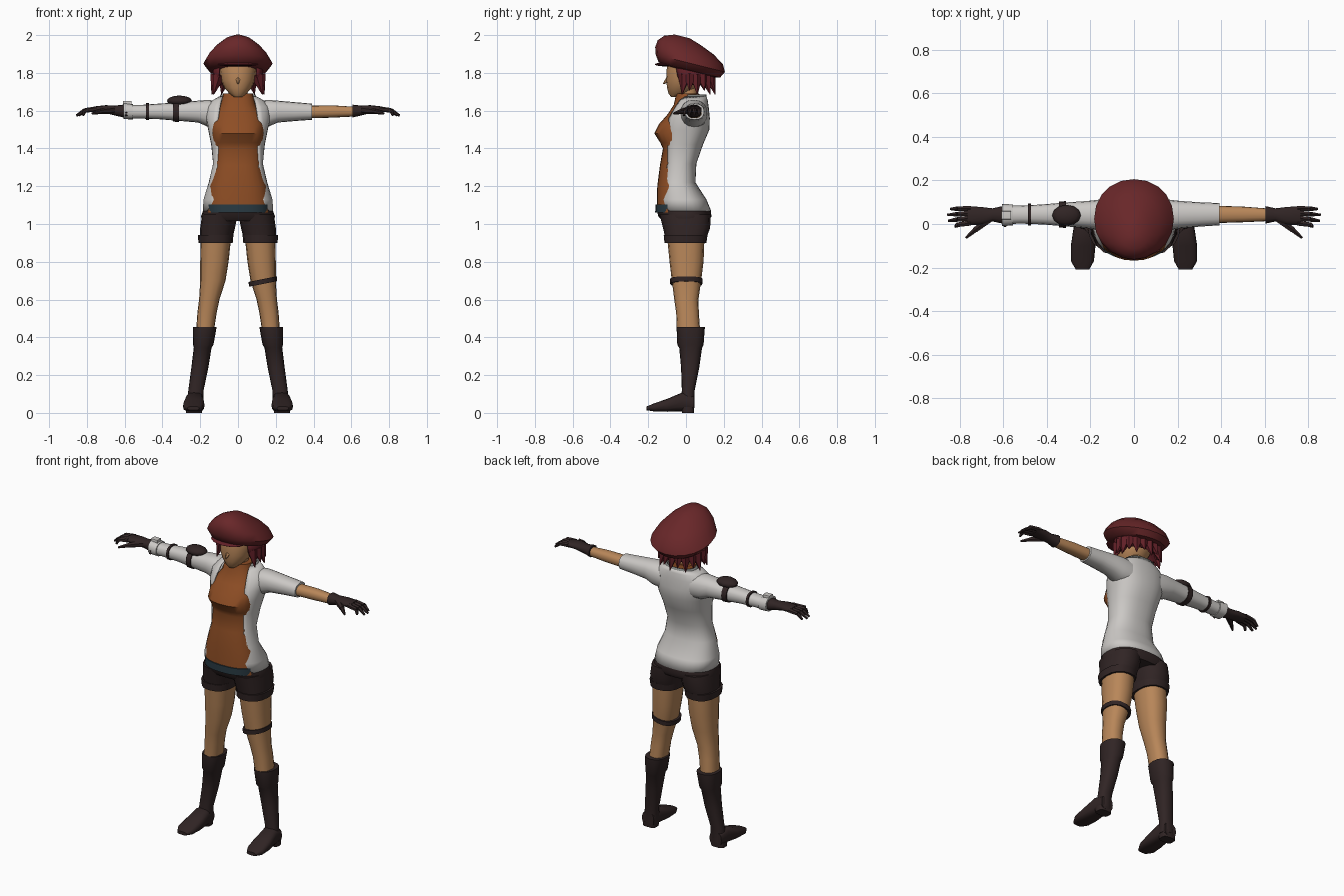
import bpy
import bmesh
import math
from mathutils import Vector

start_cube = bpy.data.objects.get("Cube")
if start_cube:
    bpy.data.objects.remove(start_cube, do_unlink=True)


def material(name, colour):
    mat = bpy.data.materials.new(name)
    mat.use_nodes = True
    rgba = (*colour, 1)
    mat.diffuse_color = rgba
    mat.node_tree.nodes["Principled BSDF"].inputs["Base Color"].default_value = rgba
    return mat


SKIN = material("skin", (.48, .24, .10))
WHITE = material("jacket white", (.60, .58, .56))
ORANGE = material("shirt orange", (.27, .075, .018))
RED = material("hat red", (.14, .02, .022))
HAIR = material("hair red", (.12, .014, .02))
DARK = material("dark leather", (.03, .018, .018))
TEAL = material("belt teal", (.022, .042, .055))
GREY = material("collar grey", (.22, .23, .22))

parts = []


def add_object(name, bm, mat, fix_normals=True):
    if fix_normals:
        bmesh.ops.recalc_face_normals(bm, faces=bm.faces)
    mesh = bpy.data.meshes.new(name)
    bm.to_mesh(mesh)
    bm.free()
    mesh.materials.append(mat)
    obj = bpy.data.objects.new(name, mesh)
    bpy.context.collection.objects.link(obj)
    parts.append(obj)
    return obj


def loft(name, mat, rings, axis="z", side=1, n=16, power=.85, opening=None):
    """Skin rings of (position, u_min, u_max, v_min, v_max) along an axis.
    With opening half-widths the front of each ring is left open."""
    bm = bmesh.new()
    rows = []
    for i, (t, u0, u1, v0, v1) in enumerate(rings):
        ru, rv = (u1 - u0) / 2, (v1 - v0) / 2
        gap = 0
        if opening:
            gap = math.asin(min(.97, opening[i] / ru) ** (1 / power))
        row = []
        for k in range(n + 1 if opening else n):
            a = gap + (2 * math.pi - 2 * gap) * k / n
            s, c = math.sin(a), math.cos(a)
            u = (u0 + u1) / 2 + ru * math.copysign(abs(s) ** power, s)
            v = (v0 + v1) / 2 - rv * math.copysign(abs(c) ** power, c)
            x, y, z = {"z": (u, v, t), "x": (t, u, v), "y": (u, t, v)}[axis]
            row.append(bm.verts.new((x * side, y, z)))
        rows.append(row)
    for low, high in zip(rows, rows[1:]):
        for k in range(n):
            j = (k + 1) % len(low)
            bm.faces.new((low[k], low[j], high[j], high[k]))
    if not opening:
        bm.faces.new(rows[0])
        bm.faces.new(rows[-1])
    obj = add_object(name, bm, mat, not opening)
    if opening:
        shell = obj.modifiers.new("thickness", "SOLIDIFY")
        shell.thickness = .008
    return obj


def spike(name, mat, start, end, r1, r2, sides=6):
    """Tapered rod between two points."""
    start, end = Vector(start), Vector(end)
    bm = bmesh.new()
    bmesh.ops.create_cone(bm, cap_ends=True, segments=sides, radius1=r1,
                          radius2=r2, depth=(end - start).length)
    bm.transform((end - start).to_track_quat("Z", "Y").to_matrix().to_4x4())
    bmesh.ops.translate(bm, verts=bm.verts, vec=(start + end) / 2)
    return add_object(name, bm, mat)


def blob(name, mat, centre, radii):
    bm = bmesh.new()
    bmesh.ops.create_uvsphere(bm, u_segments=12, v_segments=8, radius=1)
    bmesh.ops.scale(bm, verts=bm.verts, vec=radii)
    bmesh.ops.translate(bm, verts=bm.verts, vec=centre)
    return add_object(name, bm, mat)


def centred(rings):
    return [(z, -w, w, y0, y1) for z, w, y0, y1 in rings]


# Jacket body, open at the front, and the shirt beneath it
loft("jacket", WHITE, centred([
    (1.07, .187, -.15, .133), (1.13, .183, -.15, .108), (1.22, .155, -.14, .05),
    (1.32, .132, -.13, .055), (1.42, .142, -.125, .09), (1.5, .158, -.13, .124),
    (1.56, .172, -.11, .126), (1.62, .172, -.07, .12), (1.655, .135, -.05, .115),
    (1.675, .1, -.03, .108)]), n=24,
    opening=[.12, .12, .115, .108, .105, .118, .107, .097, .09, .083])
loft("shirt", ORANGE, centred([
    (1.06, .175, -.156, .08), (1.2, .152, -.152, .03), (1.31, .124, -.138, .04),
    (1.4, .13, -.122, .05), (1.43, .132, -.136, .06), (1.48, .138, -.168, .06),
    (1.53, .138, -.142, .07), (1.58, .125, -.098, .08), (1.63, .092, -.065, .08),
    (1.69, .078, -.052, .07)]), n=24)
loft("jacket_collar", GREY, centred([
    (1.64, .108, -.03, .113), (1.685, .092, -.02, .108)]),
    opening=[.088, .082])

# Belt and shorts
loft("belt", TEAL, centred([(1.06, .172, -.163, .1), (1.102, .17, -.162, .08)]), n=24)
loft("shorts_hips", DARK, centred([
    (1.015, .19, -.125, .12), (1.04, .196, -.146, .135), (1.075, .183, -.155, .13)]), n=24)

# Legs, boots and feet
for word, side in (("left", 1), ("right", -1)):
    loft(word + "_shorts_leg", DARK, [
        (.92, .03, .203, -.108, .106), (.98, .016, .2, -.122, .128),
        (1.05, .002, .19, -.14, .13)], side=side)
    loft(word + "_shorts_cuff", DARK, [
        (.9, .028, .209, -.114, .108), (.942, .024, .213, -.118, .114)], side=side)
    loft(word + "_leg", SKIN, [
        (.43, .128, .222, -.048, .075), (.53, .113, .215, -.052, .068),
        (.6, .098, .206, -.062, .066), (.7, .066, .2, -.075, .08),
        (.8, .05, .2, -.087, .093), (.93, .036, .197, -.1, .098)], side=side)
    loft(word + "_boot_shaft", DARK, [
        (.03, .185, .272, -.03, .045), (.12, .182, .263, -.022, .046),
        (.24, .157, .247, -.026, .07), (.345, .14, .234, -.036, .085),
        (.36, .13, .238, -.046, .093), (.455, .113, .238, -.05, .1)], side=side)
    loft(word + "_foot", DARK, [
        (-.208, .205, .268, .014, .034), (-.17, .184, .29, .008, .05),
        (-.1, .177, .29, .006, .074), (-.02, .182, .278, .008, .108),
        (.042, .19, .27, .008, .09)], axis="y", side=side, power=.7)
    loft(word + "_heel", DARK, [
        (0, .19, .275, -.02, .042), (.03, .188, .275, -.03, .044)], side=side, power=.6)

strap = loft("thigh_strap", DARK, [
    (.682, .058, .206, -.084, .087), (.708, .056, .206, -.085, .088)])
for v in strap.data.vertices:
    v.co.z += .2 * (v.co.x - .13)

# Sleeves and bare forearm
shoulder = [(.1, -.02, .112, 1.51, 1.65), (.16, -.028, .112, 1.515, 1.657),
            (.21, -.02, .106, 1.537, 1.653), (.3, -.012, .1, 1.545, 1.645)]
loft("left_sleeve", WHITE, shoulder + [(.392, -.006, .096, 1.552, 1.637)], axis="x")
loft("left_forearm", SKIN, [
    (.37, .004, .084, 1.56, 1.626), (.5, .008, .08, 1.563, 1.628),
    (.63, .014, .07, 1.57, 1.62)], axis="x")
loft("right_sleeve", WHITE, shoulder + [
    (.42, -.002, .09, 1.555, 1.637), (.52, .002, .084, 1.558, 1.63),
    (.57, 0, .084, 1.558, 1.63)], axis="x", side=-1)
loft("right_sleeve_cuff", WHITE, [
    (.555, -.006, .09, 1.553, 1.634), (.607, -.01, .092, 1.556, 1.642)],
    axis="x", side=-1)

# Right arm gear
loft("upper_arm_band", DARK, [
    (.313, -.018, .105, 1.54, 1.65), (.345, -.016, .103, 1.542, 1.648)],
    axis="x", side=-1)
loft("forearm_band", DARK, [
    (.472, -.006, .094, 1.55, 1.64), (.486, -.006, .094, 1.55, 1.64)],
    axis="x", side=-1)
blob("shoulder_pad", DARK, (-.31, .04, 1.652), (.066, .048, .028))
loft("cuff_buckle", WHITE, [
    (.565, .02, .06, 1.625, 1.652), (.608, .02, .06, 1.625, 1.652)],
    axis="x", side=-1, n=8, power=.4)
for i in range(4):
    blob("cuff_rivet", DARK, (-.592, -.008 + i * .004, 1.575 + i * .014), (.007, .006, .005))

# Gloves with fingers
for word, side in (("left", 1), ("right", -1)):
    loft(word + "_glove", DARK, [
        (.605, .002, .082, 1.564, 1.632), (.65, .012, .072, 1.574, 1.627),
        (.7, -.004, .078, 1.587, 1.629), (.765, -.004, .082, 1.592, 1.622)],
        axis="x", side=side, n=12)
    for i, reach in enumerate((.82, .852, .856, .842)):
        y0, y1 = .005 + i * .022, -.012 + i * .027
        knuckle = (side * .81, (y0 + y1) / 2, 1.602)
        spike(word + "_finger", DARK, (side * .75, y0, 1.608), knuckle, .014, .012)
        spike(word + "_fingertip", DARK, knuckle, (side * reach, y1, 1.574), .012, .006)
    spike(word + "_thumb", DARK, (side * .665, .025, 1.603),
          (side * .73, -.028, 1.596), .021, .014)
    spike(word + "_thumb_tip", DARK, (side * .726, -.024, 1.596),
          (side * .772, -.064, 1.585), .014, .006)

# Head
loft("neck", SKIN, centred([(1.62, .05, -.03, .06), (1.74, .05, -.03, .06)]))
loft("head", SKIN, centred([
    (1.672, .022, -.078, -.03), (1.69, .045, -.092, .02), (1.72, .072, -.1, .06),
    (1.76, .09, -.105, .09), (1.82, .098, -.102, .105), (1.88, .09, -.09, .105)]), power=.95)
spike("nose", SKIN, (0, -.095, 1.765), (0, -.12, 1.742), .014, .003)

# Hair shell and hanging locks
loft("hair", HAIR, centred([
    (1.735, .118, -.045, .12), (1.78, .132, -.075, .135), (1.85, .135, -.085, .14)]),
    n=20, opening=[.1, .102, .1])
for i in range(13):
    a = math.radians(66 + 19 * i)
    s, c = math.sin(a), math.cos(a)
    drop = .022 * (i % 2)
    spike("hair_lock", HAIR, (.112 * s, .03 - .092 * c, 1.785),
          (.142 * s, .03 - .125 * c, 1.685 + drop), .036, .002, 5)

# Soft hat, sloping towards the back
hat = loft("hat", RED, centred([
    (1.812, .11, -.12, .14), (1.82, .155, -.145, .18), (1.856, .183, -.16, .206),
    (1.895, .158, -.163, .195), (1.935, .118, -.15, .145), (1.968, .072, -.115, .075),
    (1.988, .025, -.06, .02)]), n=20, power=.95)
for v in hat.data.vertices:
    v.co.z -= .25 * v.co.y
blob("hat_brim", HAIR, (0, -.08, 1.845), (.115, .086, .012))

# Smooth shading with sharp creases kept
bpy.ops.object.select_all(action="DESELECT")
for obj in parts:
    obj.select_set(True)
bpy.context.view_layer.objects.active = parts[0]
bpy.ops.object.shade_smooth_by_angle(angle=math.radians(45))
